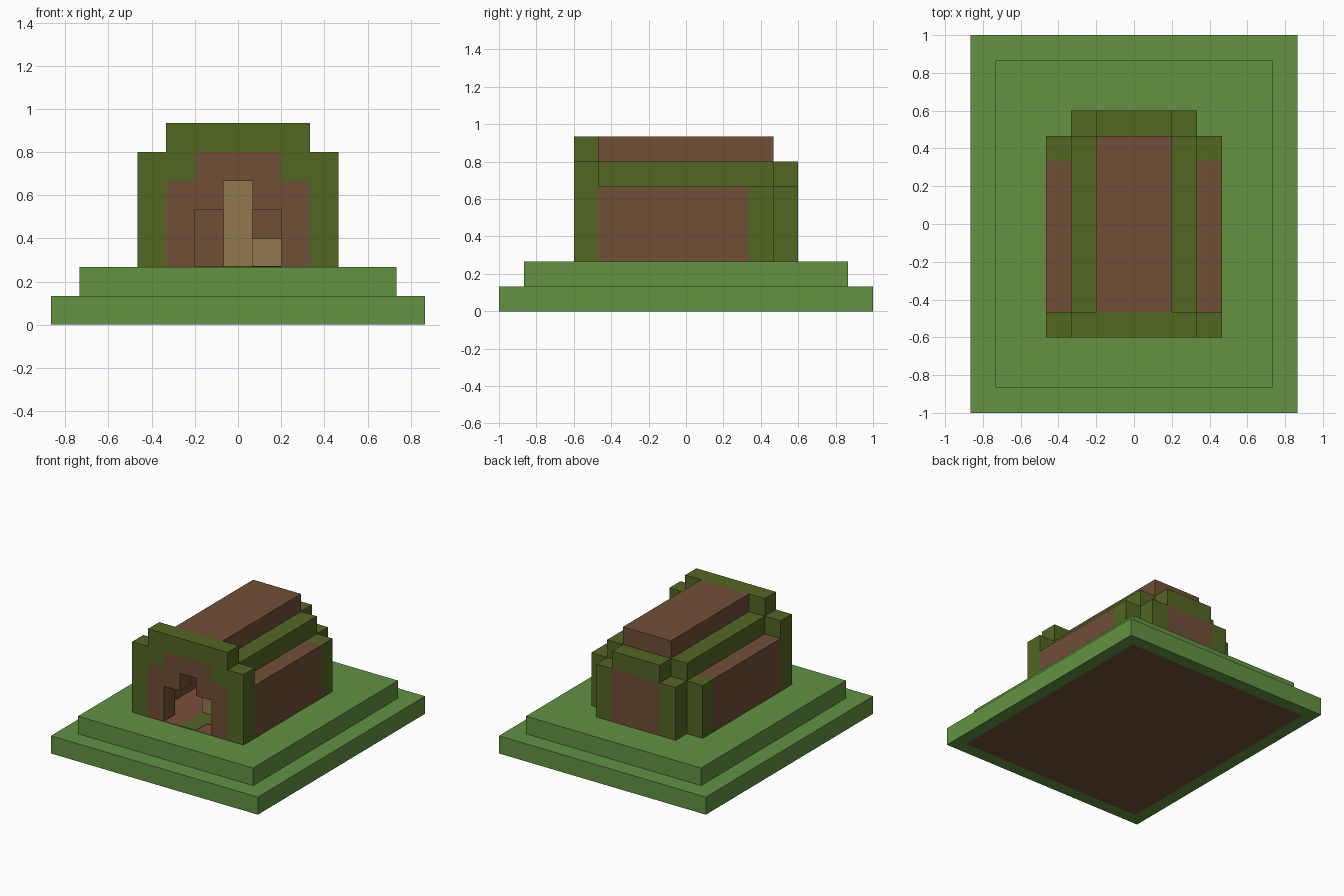
import bpy, bmesh

cube = bpy.data.objects.get("Cube")
if cube:
    bpy.data.objects.remove(cube, do_unlink=True)

U = 2 / 15  # one building block


def material(name, rgb):
    linear = [((c / 255 + 0.055) / 1.055) ** 2.4 for c in rgb] + [1]
    m = bpy.data.materials.new(name)
    m.use_nodes = True
    m.diffuse_color = linear
    m.node_tree.nodes["Principled BSDF"].inputs["Base Color"].default_value = linear
    return m


grass = material("grass green", (98, 146, 66))
moss = material("moss green", (82, 102, 34))
brown = material("earth brown", (112, 78, 54))
clay = material("floor clay", (122, 79, 60))
tan = material("tan wood", (146, 120, 78))


def prism(name, points, y0, y1, *mats):
    """Extrude an (x, z) outline, in blocks, from y0 to y1."""
    bm = bmesh.new()
    face = bm.faces.new([bm.verts.new((x * U, y0 * U, z * U)) for x, z in points])
    grown = bmesh.ops.extrude_face_region(bm, geom=[face])["geom"]
    verts = [v for v in grown if isinstance(v, bmesh.types.BMVert)]
    bmesh.ops.translate(bm, vec=(0, (y1 - y0) * U, 0), verts=verts)
    bmesh.ops.recalc_face_normals(bm, faces=bm.faces)
    if len(mats) > 1:  # second colour goes on an inset underside
        under = [f for f in bm.faces if f.normal.z < -0.9]
        bmesh.ops.inset_region(bm, faces=under, thickness=U)
        for f in under:
            f.material_index = 1
    mesh = bpy.data.meshes.new(name)
    bm.to_mesh(mesh)
    bm.free()
    for m in mats:
        mesh.materials.append(m)
    obj = bpy.data.objects.new(name, mesh)
    bpy.context.collection.objects.link(obj)


def box(name, x, y, z, *mats):
    outline = [(x[0], z[0]), (x[1], z[0]), (x[1], z[1]), (x[0], z[1])]
    prism(name, outline, *y, *mats)


def arch(name, outer, inner, y0, y1, mat):
    """Symmetric stepped arch from its right-hand outer and inner steps."""
    def flip(pts):
        return [(-x, z) for x, z in pts]
    prism(name, outer + flip(outer[::-1]) + flip(inner) + inner[::-1], y0, y1, mat)


# Stepped ground
box("ground_lower", (-6.5, 6.5), (-7.5, 7.5), (0, 1), grass, brown)
box("ground_upper", (-5.5, 5.5), (-6.5, 6.5), (1, 2), grass)

# Nested stepped outlines of the hut
frame_steps = [(3.5, 2), (3.5, 6), (2.5, 6), (2.5, 7)]
wall_steps = [(2.5, 2), (2.5, 5), (1.5, 5), (1.5, 6)]
door_steps = [(1.5, 2), (1.5, 4), (0.5, 4), (0.5, 5)]
panel_steps = [(1.5, 2), (1.5, 5)]

# Front and back walls
arch("front_frame", frame_steps, wall_steps, -4.5, -3.5, moss)
arch("front_wall", wall_steps, door_steps, -4.5, -3.5, brown)
arch("back_frame", wall_steps, panel_steps, 3.5, 4.5, moss)
box("back_panel", (-1.5, 1.5), (3.5, 4.5), (2, 5), brown)

# Side walls, corner posts and lower roof steps
for side, s in (("left", 1), ("right", -1)):
    outer = (2.5 * s, 3.5 * s)
    box(side + "_wall", outer, (-3.5, 2.5), (2, 5), brown)
    box(side + "_corner_post", outer, (2.5, 3.5), (2, 5), moss)
    box(side + "_roof_step", (1.5 * s, 2.5 * s), (-3.5, 3.5), (5, 6), moss)
box("roof_ridge", (-1.5, 1.5), (-3.5, 3.5), (6, 7), brown)

# Floor, rug and furniture inside
box("inner_floor", (-2.5, 2.5), (-3.5, 3.5), (2, 2.02), clay)
box("doorstep", (-1.5, 1.5), (-4.5, -3.5), (2, 2.02), clay)
box("rug", (-0.5, 1.5), (-3.5, -2.5), (2.02, 2.04), moss)
box("door_mat", (-0.5, 0.5), (-4.5, -3.5), (2.02, 2.04), moss)
box("inner_post", (-0.5, 0.5), (-2.5, -1.5), (2, 6), tan)
box("stool", (0.5, 1.5), (-0.5, 0.5), (2, 3), tan)
